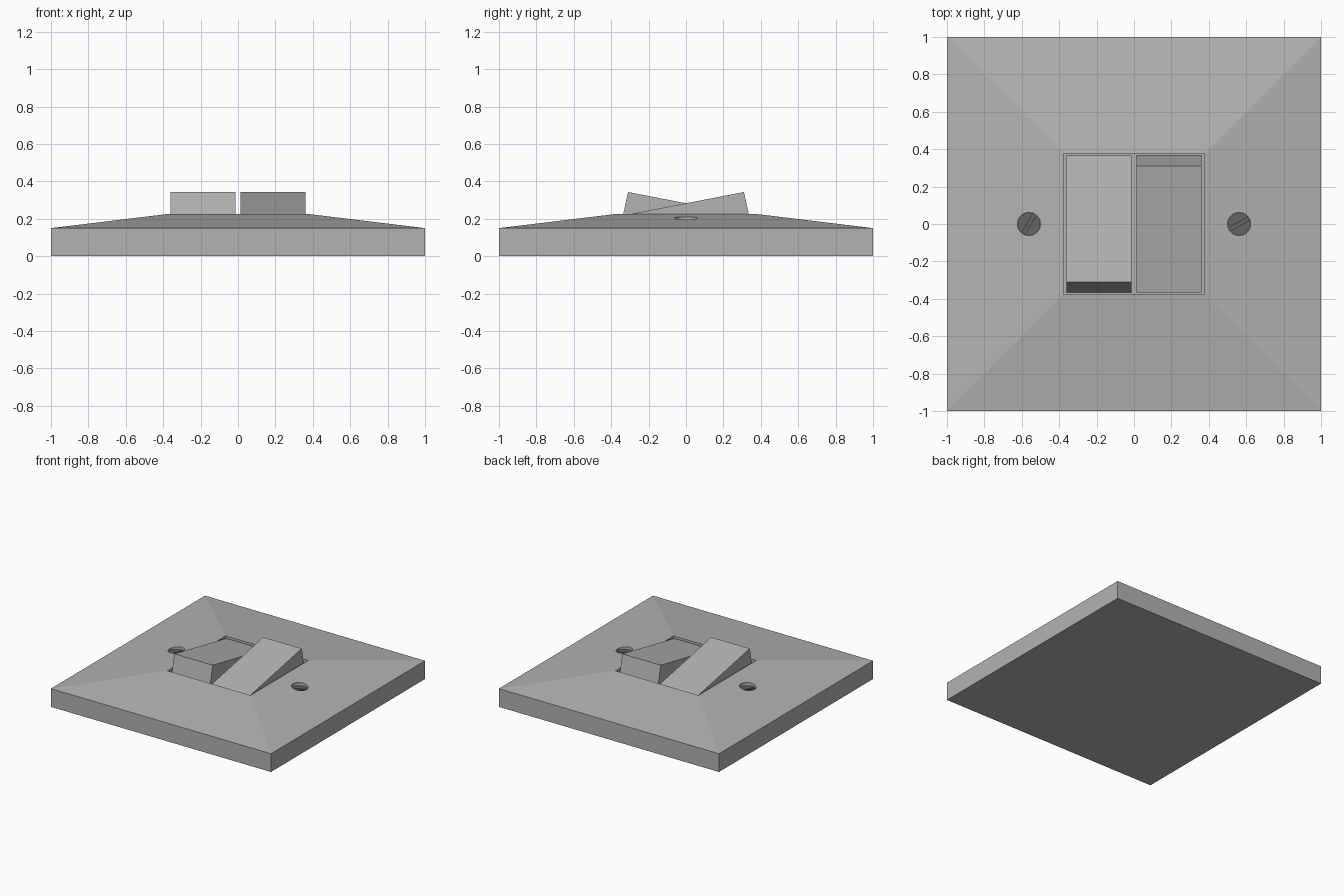
import bpy, bmesh, math

if "Cube" in bpy.data.objects:
    bpy.data.objects.remove(bpy.data.objects["Cube"])


def grey(name, value):
    mat = bpy.data.materials.new(name)
    mat.diffuse_color = (value, value, value, 1)
    mat.use_nodes = True
    mat.node_tree.nodes["Principled BSDF"].inputs["Base Color"].default_value = mat.diffuse_color
    return mat


PLASTIC = grey("plastic", 0.45)
METAL = grey("dark_metal", 0.13)


def make_object(name, bm, mat=PLASTIC):
    bmesh.ops.recalc_face_normals(bm, faces=bm.faces[:])
    mesh = bpy.data.meshes.new(name)
    bm.to_mesh(mesh)
    bm.free()
    mesh.materials.append(mat)
    obj = bpy.data.objects.new(name, mesh)
    bpy.context.collection.objects.link(obj)
    return obj


def square_loft(name, levels):
    """Stack of centred squares (half width, z), capped at both ends."""
    bm = bmesh.new()
    rings = [[bm.verts.new((sx * h, sy * h, z))
              for sx, sy in ((-1, -1), (1, -1), (1, 1), (-1, 1))] for h, z in levels]
    for a, b in zip(rings, rings[1:]):
        for i in range(4):
            j = (i + 1) % 4
            bm.faces.new((a[i], a[j], b[j], b[i]))
    bm.faces.new(rings[0])
    bm.faces.new(rings[-1])
    return make_object(name, bm)


def disc(name, x, radius, z0, z1, mat=PLASTIC):
    bm = bmesh.new()
    bmesh.ops.create_cone(bm, cap_ends=True, segments=24, radius1=radius,
                          radius2=radius, depth=z1 - z0)
    obj = make_object(name, bm, mat)
    obj.location = (x, 0, (z0 + z1) / 2)
    return obj


def cut(target, cutter):
    cutter.hide_render = True
    cutter.hide_viewport = True
    mod = target.modifiers.new("cut", 'BOOLEAN')
    mod.operation = 'DIFFERENCE'
    mod.solver = 'EXACT'
    mod.object = cutter


def rocker(name, x0, x1, flip):
    """Tilted paddle: side profile (y, z) extruded along x."""
    profile = [(-0.365, 0.09), (-0.31, 0.343), (0.365, 0.212), (0.365, 0.09)]
    bm = bmesh.new()
    a = [bm.verts.new((x0, y * flip, z)) for y, z in profile]
    b = [bm.verts.new((x1, y * flip, z)) for y, z in profile]
    for i in range(4):
        j = (i + 1) % 4
        bm.faces.new((a[i], a[j], b[j], b[i]))
    bm.faces.new(a)
    bm.faces.new(b)
    return make_object(name, bm)


# wall plate with sloping top and a straight-walled rocker recess
plate = square_loft("wall_plate", [(1, 0), (1, 0.15), (0.38, 0.225)])
cut(plate, square_loft("recess_cutter", [(0.376, 0.09), (0.376, 0.3)]))

# two rockers tilted opposite ways
rocker("left_rocker", -0.362, -0.013, 1)
rocker("right_rocker", 0.013, 0.362, -1)

# slotted screws sunk in round holes
for side, x, angle in (("left", -0.562, 60), ("right", 0.562, 30)):
    cut(plate, disc(side + "_hole_cutter", x, 0.062, 0.12, 0.3))
    screw = disc(side + "_screw", x, 0.061, 0.11, 0.18, METAL)
    bm = bmesh.new()
    bmesh.ops.create_cube(bm, size=1)
    slot = make_object(side + "_slot_cutter", bm, METAL)
    slot.scale = (0.2, 0.02, 0.05)
    slot.location = (x, 0, 0.18)
    slot.rotation_euler.z = math.radians(angle)
    cut(screw, slot)
